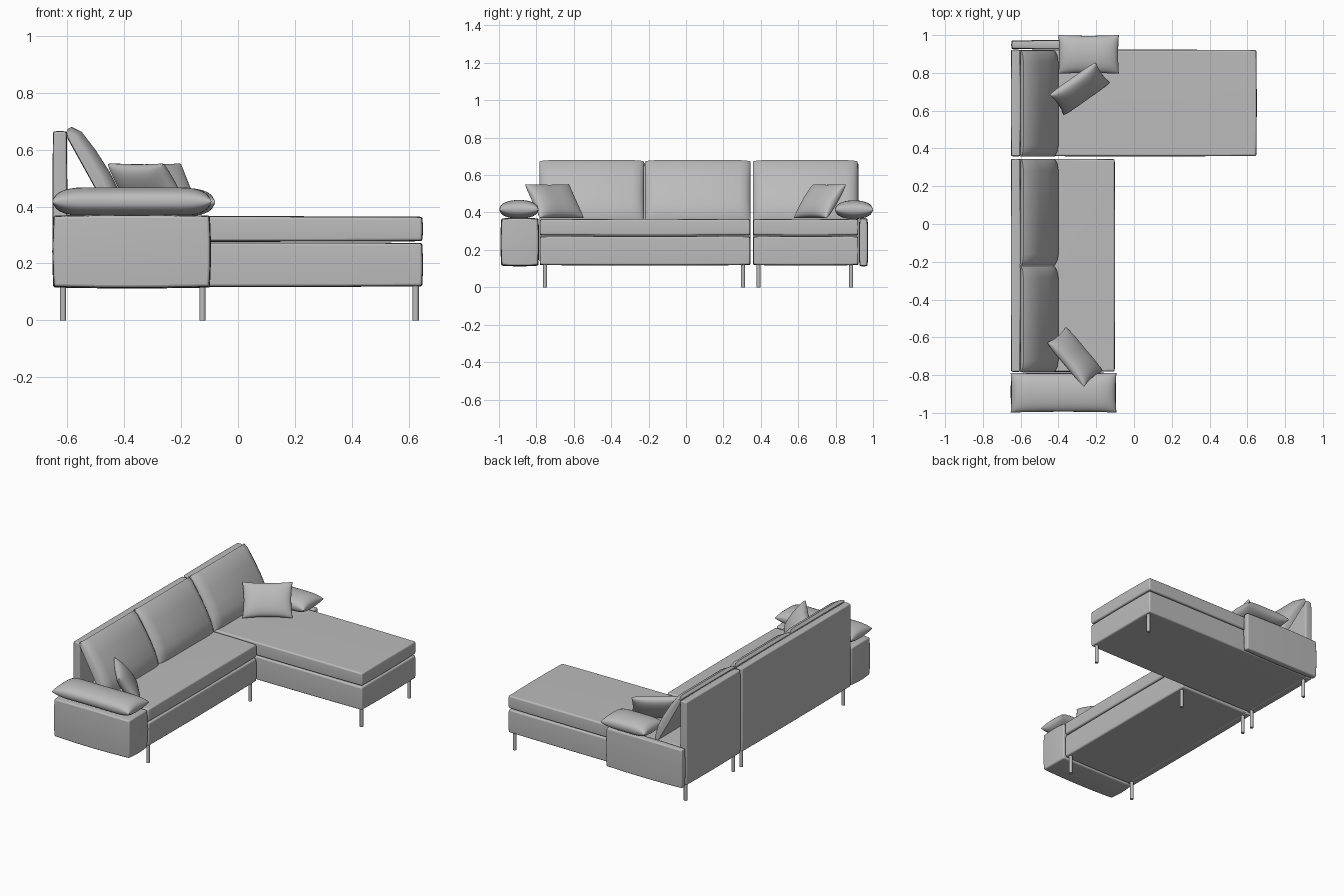
import bpy, bmesh, math
from mathutils import Vector, Matrix

cube = bpy.data.objects.get("Cube")
if cube:
    bpy.data.objects.remove(cube, do_unlink=True)

fabric = bpy.data.materials.new("grey fabric")
fabric.use_nodes = True
GREY = (0.5, 0.5, 0.5, 1)
fabric.diffuse_color = GREY
fabric.node_tree.nodes["Principled BSDF"].inputs["Base Color"].default_value = GREY


def finish(bm, name, bevel=0):
    """Turn a bmesh into a smooth-shaded object, optionally with rounded edges."""
    bmesh.ops.recalc_face_normals(bm, faces=bm.faces)
    mesh = bpy.data.meshes.new(name)
    bm.to_mesh(mesh)
    bm.free()
    mesh.materials.append(fabric)
    ob = bpy.data.objects.new(name, mesh)
    bpy.context.collection.objects.link(ob)
    bpy.ops.object.select_all(action="DESELECT")
    ob.select_set(True)
    bpy.context.view_layer.objects.active = ob
    bpy.ops.object.shade_smooth_by_angle(angle=math.radians(40))
    if bevel:
        mod = ob.modifiers.new("rounded edges", "BEVEL")
        mod.width = bevel
        mod.segments = 3
        mod.limit_method = "ANGLE"
        mod.angle_limit = math.radians(50)
    return ob


def soft_box(name, xs, ys, zs, bulge=0.004, bevel=0.008):
    """Upholstered block whose sides swell slightly in the middle."""
    bm = bmesh.new()
    bmesh.ops.create_cube(bm, size=2)
    bmesh.ops.subdivide_edges(bm, edges=bm.edges[:], cuts=7, use_grid_fill=True)
    lo, hi = Vector((xs[0], ys[0], zs[0])), Vector((xs[1], ys[1], zs[1]))
    mid, half = (lo + hi) / 2, (hi - lo) / 2
    for v in bm.verts:
        p = v.co.copy()
        for i in range(3):
            j, k = (i + 1) % 3, (i + 2) % 3
            swell = bulge * (p[j] ** 2 + p[k] ** 2) / 2
            v.co[i] = mid[i] + p[i] * (half[i] - swell)
    finish(bm, name, bevel)


def pillow(name, width, depth, thick, matrix, pinch=0.05, power=0.8):
    """Two puffed sheets that meet in a thin seam."""
    bm = bmesh.new()
    margin = min(width, depth) / 2

    def puff(d):
        t = min(max(d, 0) / margin, 1)
        return max(1 - (1 - t) ** 2, 0) ** (power / 2)

    for side in (1, -1):
        sheet = bmesh.ops.create_grid(bm, x_segments=24, y_segments=20, size=1)["verts"]
        for v in sheet:
            u, w = (math.sin(c * math.pi / 2) for c in v.co.xy)
            z = thick / 2 * puff((1 - abs(u)) * width / 2) * puff((1 - abs(w)) * depth / 2)
            x = u * (width / 2 - pinch * depth * (1 - w * w))
            y = w * (depth / 2 - pinch * depth * (1 - u * u))
            v.co = (x, y, side * z)
    bmesh.ops.remove_doubles(bm, verts=bm.verts, dist=0.0003)
    bmesh.ops.transform(bm, matrix=matrix, verts=bm.verts)
    finish(bm, name)


def leaning_pillow(name, top_a, top_b, base_a, base_b):
    """Throw pillow placed by the plan positions of its four corners."""
    ta, tb = (Vector((*p, 0.55)) for p in (top_a, top_b))
    ba, bb = (Vector((*p, 0.37)) for p in (base_a, base_b))
    across, up = (tb - ta + bb - ba) / 2, (ta + tb - ba - bb) / 2
    x = across.normalized()
    z = x.cross(up).normalized()
    y = z.cross(x)
    m = Matrix((x, y, z)).transposed().to_4x4()
    m.translation = (ta + tb + ba + bb) / 4
    pillow(name, across.length, up.length, 0.085, m, pinch=0.04)


# Side outline of a leaning back cushion (x, z)
BACK_PROFILE = [(-0.6, 0.665), (-0.585, 0.68), (-0.55, 0.663), (-0.50, 0.598),
                (-0.45, 0.52), (-0.415, 0.45), (-0.40, 0.39), (-0.405, 0.362),
                (-0.44, 0.36), (-0.50, 0.46), (-0.6, 0.64)]


def back_cushion(name, y0, y1):
    """Loft the outline along y, thinning it toward both ends."""
    bm = bmesh.new()
    origin = Vector((-0.6, 0.65))
    normal = Vector((0.29, 0.16)).normalized()
    ends = [(0, 0.55), (0.008, 0.35), (0.025, 0.15), (0.06, 0)]
    stations = [(y0 + d, k) for d, k in ends] + [(y1 - d, k) for d, k in reversed(ends)]
    rings = []
    for y, k in stations:
        ring = []
        for p in BACK_PROFILE:
            p = Vector(p)
            p -= normal * (p - origin).dot(normal) * k
            ring.append(bm.verts.new((p.x, y, p.y)))
        rings.append(ring)
    n = len(BACK_PROFILE)
    for a, b in zip(rings, rings[1:]):
        for i in range(n):
            j = (i + 1) % n
            bm.faces.new((a[i], a[j], b[j], b[i]))
    bm.faces.new(rings[0])
    bm.faces.new(rings[-1])
    finish(bm, name)


def legs(name, xs, ys):
    bm = bmesh.new()
    for x in xs:
        for y in ys:
            bmesh.ops.create_cone(bm, cap_ends=True, segments=12, radius1=0.011, radius2=0.011,
                                  depth=0.13, matrix=Matrix.Translation((x, y, 0.065)))
    finish(bm, name)


# Two seating units: base, seat, back panel and legs
for unit, front, y0, y1 in (("sofa", -0.10, -0.783, 0.345), ("chaise", 0.65, 0.358, 0.923)):
    soft_box(unit + "_base", (-0.645, front), (y0, y1), (0.117, 0.274))
    soft_box(unit + "_seat", (-0.61, front), (y0, y1), (0.276, 0.366))
    soft_box(unit + "_back_panel", (-0.652, -0.6), (y0, y1), (0.117, 0.665), bulge=0.003)
    legs(unit + "_legs", (-0.615, front - 0.025), (y0 + 0.03, y1 - 0.04))

# Arms
soft_box("right_arm", (-0.653, -0.095), (-0.992, -0.785), (0.112, 0.372), bulge=0.008)
soft_box("left_arm", (-0.65, -0.095), (0.924, 0.974), (0.112, 0.37), bulge=0.006)

# Back cushions
for i, (y0, y1) in enumerate(((-0.783, -0.225), (-0.22, 0.345), (0.357, 0.918))):
    back_cushion(f"back_cushion_{i + 1}", y0, y1)

# Arm cushions
pillow("right_arm_cushion", 0.56, 0.21, 0.1, Matrix.Translation((-0.373, -0.893, 0.417)),
       pinch=0.02)
pillow("left_arm_cushion", 0.32, 0.205, 0.1, Matrix.Translation((-0.24, 0.898, 0.415)),
       pinch=0.02)

# Throw pillows leaning on the arms
leaning_pillow("right_throw_pillow", (-0.46, -0.63), (-0.26, -0.86), (-0.36, -0.545), (-0.17, -0.78))
leaning_pillow("left_throw_pillow", (-0.45, 0.68), (-0.20, 0.855), (-0.37, 0.58), (-0.13, 0.75))
